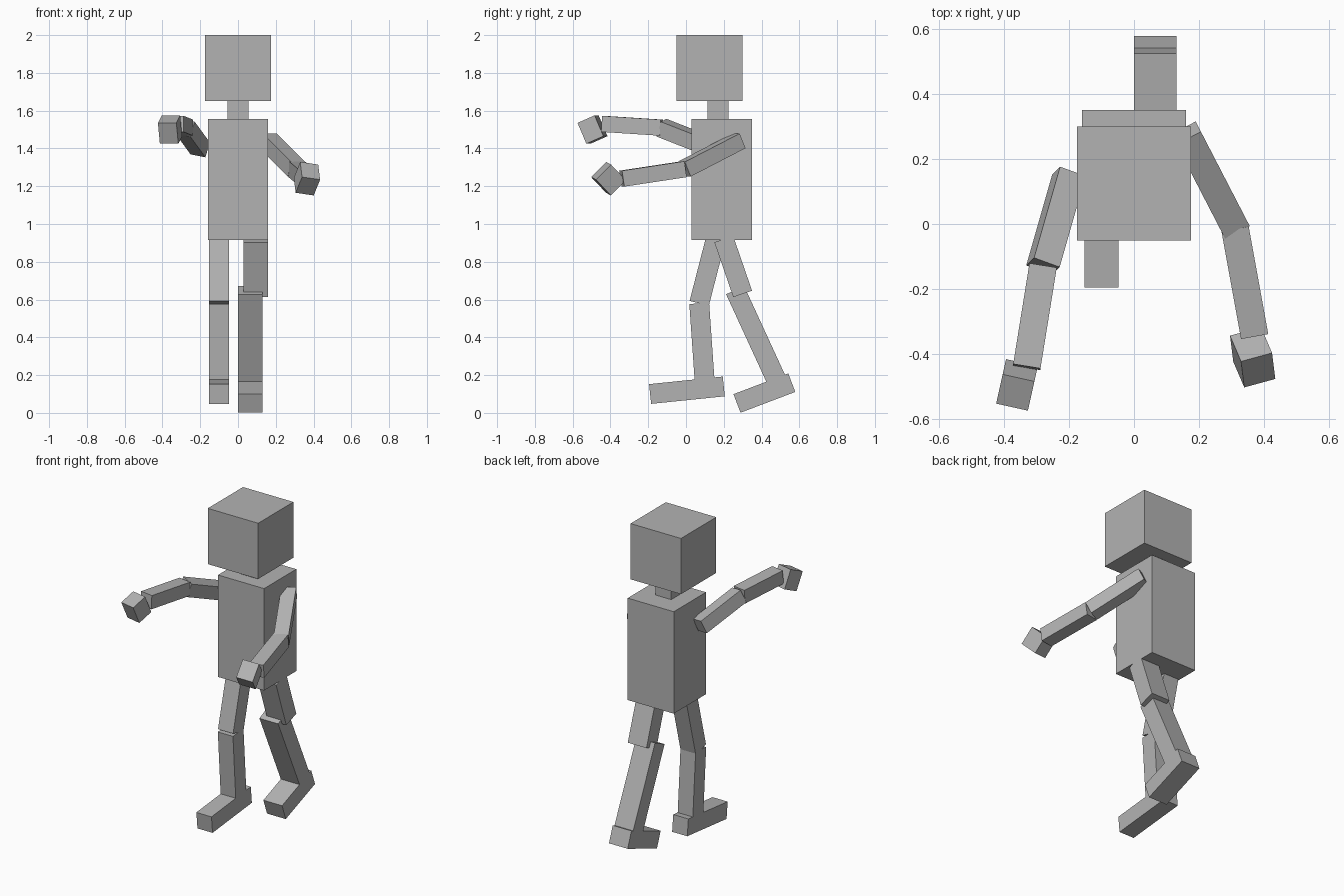
import bpy
from mathutils import Vector, Matrix

default_cube = bpy.data.objects.get("Cube")
if default_cube:
    bpy.data.objects.remove(default_cube, do_unlink=True)

# Single plain grey
shade = .45
grey = bpy.data.materials.new("plain_grey")
grey.use_nodes = True
grey.diffuse_color = (shade, shade, shade, 1)
shader = grey.node_tree.nodes["Principled BSDF"]
shader.inputs["Base Color"].default_value = grey.diffuse_color


def add_box(name, centre, size, rotation=Matrix.Identity(4)):
    """Box with its size baked into the mesh."""
    bpy.ops.mesh.primitive_cube_add(size=1, location=centre)
    box = bpy.context.object
    box.name = name
    box.data.transform(rotation @ Matrix.Diagonal(size).to_4x4())
    box.data.materials.append(grey)


def add_bone(name, start, end, width, height, roll=0):
    """Box running from start to end, level across unless rolled."""
    start, end = Vector(start), Vector(end)
    along = (end - start).normalized()
    across = along.cross((0, 0, 1)).normalized()
    across = -across if across.x < 0 else across
    across = Matrix.Rotation(roll, 3, along) @ across
    axes = Matrix((across, along, across.cross(along))).transposed()
    size = Vector((width, (end - start).length, height))
    add_box(name, (start + end) / 2, size, axes.to_4x4())


def add_arm(label, shoulder, elbow, wrist, palm, fingertip, arm_roll=0, hand_roll=0):
    """Two arm segments and a tilted block hand."""
    thickness = .085
    add_bone(label + "_upper_arm", shoulder, elbow, thickness, thickness, arm_roll)
    add_bone(label + "_forearm", elbow, wrist, thickness, thickness)
    add_bone(label + "_hand", palm, fingertip, .1, .12, hand_roll)


def add_leg_part(name, x, start, end, width):
    """Leg segment lying in a fore-and-aft plane."""
    add_bone(name, (x, *start), (x, *end), width, thickness_of_leg)


# Body: head, neck and torso
head_size, neck_size, torso_size = .35, .11, .32
add_box("head", (0, .125, 1.825), Vector((head_size, head_size, head_size)))
add_box("neck", (0, .17, 1.6), Vector((neck_size, neck_size, neck_size)))
add_box("torso", (0, .19, 1.235), Vector((torso_size, torso_size, torso_size * 2)))

# Left arm reaches forward and down, right arm forward and up
add_arm("left",
        shoulder=(.16, .28, 1.44), elbow=(.31, -.01, 1.29), wrist=(.37, -.34, 1.24),
        palm=(.36, -.37, 1.28), fingertip=(.37, -.45, 1.2), hand_roll=-.2)
add_arm("right",
        shoulder=(-.2, .15, 1.4), elbow=(-.28, -.13, 1.51), wrist=(-.33, -.44, 1.53),
        palm=(-.35, -.45, 1.52), fingertip=(-.37, -.54, 1.48), arm_roll=-.2)

# Right leg steps forward
thickness_of_leg = .105
right_x, right_width = -.1, .105
right_knee = (.07, .58)
add_leg_part("right_thigh", right_x, (.16, .93), right_knee, right_width)
add_leg_part("right_shin", right_x, right_knee, (.1, .15), right_width)
add_leg_part("right_foot", right_x, (.2, .14), (-.19, .1), right_width)

# Left leg trails behind, its shin set inward of the thigh
left_x, left_width = .065, .13
add_leg_part("left_thigh", left_x + .03, (.2, .92), (.3, .63), left_width)
add_leg_part("left_shin", left_x, (.26, .65), (.49, .15), left_width)
add_leg_part("left_foot", left_x, (.56, .16), (.27, .05), left_width)
